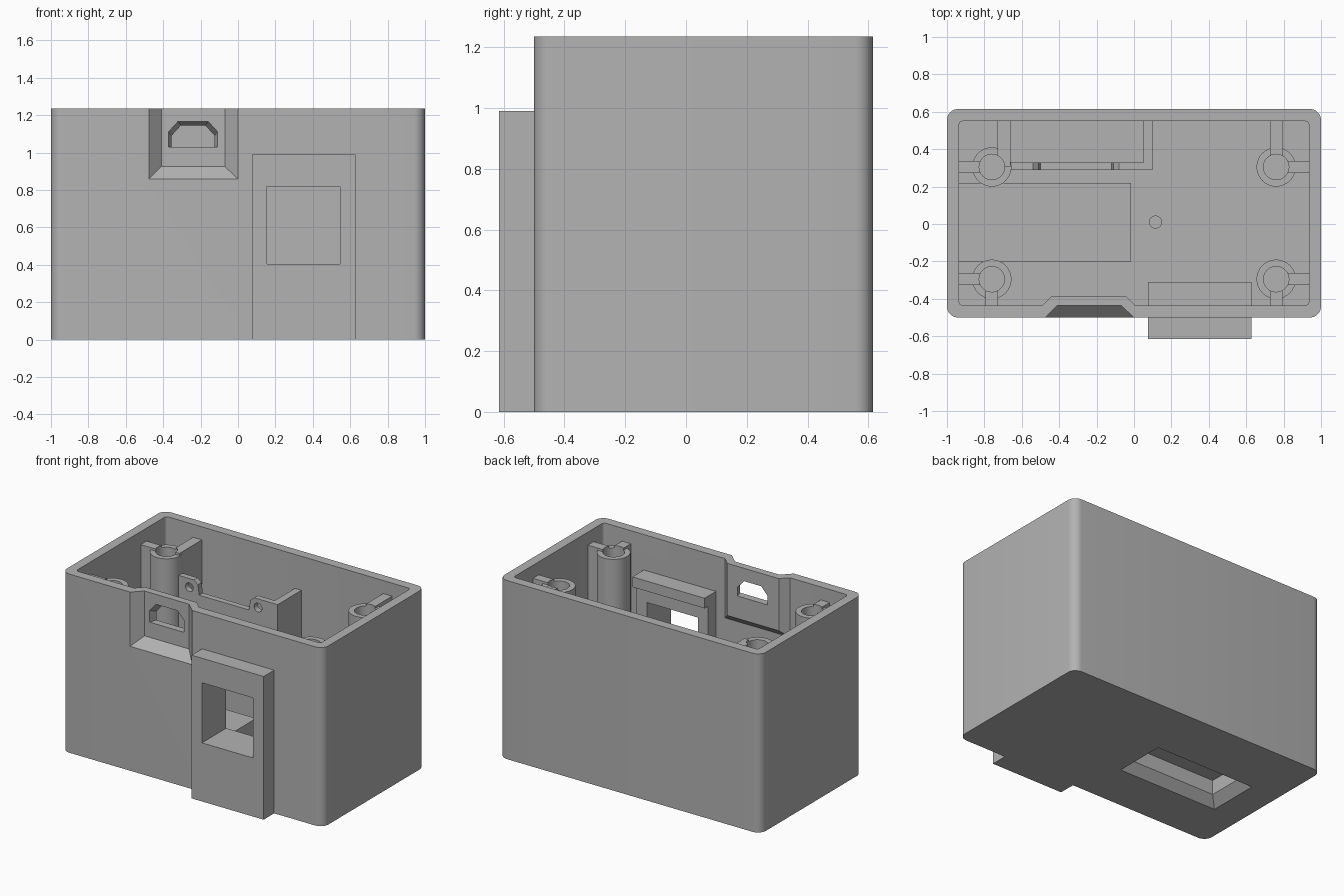
import bpy, bmesh, math
from mathutils import Vector

old = bpy.data.objects.get("Cube")
if old:
    bpy.data.objects.remove(old, do_unlink=True)

mat = bpy.data.materials.new("grey_plastic")
mat.use_nodes = True
GREY = (0.45, 0.45, 0.45, 1)
mat.diffuse_color = GREY
mat.node_tree.nodes["Principled BSDF"].inputs["Base Color"].default_value = GREY


def loft(name, ring_a, ring_b):
    """Closed solid between two matching rings of points."""
    bm = bmesh.new()
    a = [bm.verts.new(p) for p in ring_a]
    b = [bm.verts.new(p) for p in ring_b]
    bm.faces.new(a)
    bm.faces.new(b)
    for i in range(len(a)):
        j = (i + 1) % len(a)
        bm.faces.new((a[i], a[j], b[j], b[i]))
    bmesh.ops.recalc_face_normals(bm, faces=bm.faces)
    mesh = bpy.data.meshes.new(name)
    bm.to_mesh(mesh)
    bm.free()
    mesh.materials.append(mat)
    obj = bpy.data.objects.new(name, mesh)
    bpy.context.collection.objects.link(obj)
    return obj


def rect(u0, u1, v0, v1):
    return [(u0, v0), (u1, v0), (u1, v1), (u0, v1)]


def rounded(u0, u1, v0, v1, r, n=8):
    pts = []
    corners = [(u1 - r, v1 - r), (u0 + r, v1 - r), (u0 + r, v0 + r), (u1 - r, v0 + r)]
    for k, (u, v) in enumerate(corners):
        for i in range(n + 1):
            t = (k + i / n) * math.pi / 2
            pts.append((u + r * math.cos(t), v + r * math.sin(t)))
    return pts


def circle(u, v, r, n=32):
    return [(u + r * math.cos(math.tau * i / n), v + r * math.sin(math.tau * i / n)) for i in range(n)]


def up(name, pts, z0, z1, pts_top=None):
    return loft(name, [(x, y, z0) for x, y in pts], [(x, y, z1) for x, y in pts_top or pts])


def deep(name, pts, y0, y1, pts_back=None):
    return loft(name, [(x, y0, z) for x, z in pts], [(x, y1, z) for x, z in pts_back or pts])


def combine(target, tool, operation):
    mod = target.modifiers.new(operation.lower(), "BOOLEAN")
    mod.operation, mod.object, mod.solver = operation, tool, "EXACT"
    bpy.context.view_layer.objects.active = target
    bpy.ops.object.modifier_apply(modifier=mod.name)
    bpy.data.objects.remove(tool, do_unlink=True)


def add(target, tool):
    combine(target, tool, "UNION")


def cut(target, tool):
    combine(target, tool, "DIFFERENCE")


H, FLOOR = 1.235, 0.06
parts = []

# Open box with rounded corners
case = up("case", rounded(-1, 1, -0.5, 0.615, 0.06), 0, H)
cut(case, up("cavity", rounded(-0.935, 0.935, -0.435, 0.55, 0.02, 4), FLOOR, H + 0.1))
parts.append(case)

# Window housing on the front, with a lip inside
add(case, up("housing", rect(0.075, 0.627, -0.615, -0.35), 0, 0.99))
add(case, up("housing_lip", rect(0.075, 0.627, -0.4, -0.31), 0.92, 0.99))
cut(case, deep("window", rect(0.155, 0.545, 0.405, 0.82), -0.7, -0.2))

# Port recess: bump inside, tapered notch outside, chamfered opening
add(case, deep("port_bump", rect(-0.515, 0.03, 0.80, H), -0.46, -0.385,
               rect(-0.44, -0.045, 0.875, H)))
cut(case, deep("port_notch", rect(-0.485, 0.01, 0.85, H + 0.1), -0.51, -0.435,
               rect(-0.41, -0.07, 0.925, H + 0.1)))


def port_shape(w, z0, z1):
    c = -0.24
    return [(c - w, z0), (c + w, z0), (c + w, z1 - 0.055), (c + w - 0.05, z1),
            (c - w + 0.05, z1), (c - w, z1 - 0.055)]


cut(case, deep("port_opening", port_shape(0.135, 1.03, 1.17), -0.445, -0.37,
               port_shape(0.11, 1.03, 1.14)))

# Raised holder on the floor with a tapered pocket underneath
add(case, up("floor_holder", rect(-0.95, -0.015, -0.2, 0.22), 0.03, 0.21))
inner = rect(-0.73, -0.09, -0.11, 0.145)
cut(case, up("pocket_mouth", rect(-0.80, -0.02, -0.174, 0.206), -0.01, FLOOR, inner))
cut(case, up("pocket", inner, FLOOR - 0.01, 0.16))

# Corner screw posts, each tied to two walls by ribs
for sx, side in ((-1, "right"), (1, "left")):
    for y, end in ((0.305, "back"), (-0.295, "front")):
        x = 0.76 * sx
        post = up(f"{end}_{side}_post", circle(x, y, 0.105), FLOOR - 0.02, 1.13)
        add(post, up("side_rib", rect(*sorted((x, 0.95 * sx)), y - 0.032, y + 0.032), FLOOR - 0.01, 1.145))
        wall = 0.56 if y > 0 else -0.445
        rx = -0.695 if (sx < 0 and y > 0) else x
        add(post, up("end_rib", rect(rx - 0.034, rx + 0.034, *sorted((y, wall))), FLOOR - 0.01, 1.145))
        cut(post, up("screw_hole", circle(x, y, 0.068), 0.7, 1.3))
        parts.append(post)

# Bracket wall with two drilled lugs and a return to the back wall
bracket = deep("bracket_wall", [(-0.68, 0.04), (0.1, 0.04), (0.1, 1.0), (-0.08, 1.0), (-0.11, 0.975),
                                (-0.12, 0.905), (-0.5, 0.905), (-0.51, 0.975), (-0.54, 1.0), (-0.68, 1.0)],
               0.29, 0.33)
add(bracket, up("bracket_return", rect(0.05, 0.1, 0.3, 0.56), 0.045, 1.0))
for x in (-0.576, -0.05):
    cut(bracket, deep("lug_hole", circle(x, 0.94, 0.03, 20), 0.25, 0.4))
parts.append(bracket)

# Small peg on the floor
parts.append(up("floor_peg", circle(0.115, 0.01, 0.035, 24), FLOOR - 0.02, FLOOR + 0.02))

# Smooth rounded corners, keep edges sharp
for obj in parts:
    bpy.ops.object.select_all(action="DESELECT")
    obj.select_set(True)
    bpy.context.view_layer.objects.active = obj
    bpy.ops.object.shade_smooth_by_angle(angle=math.radians(30))
